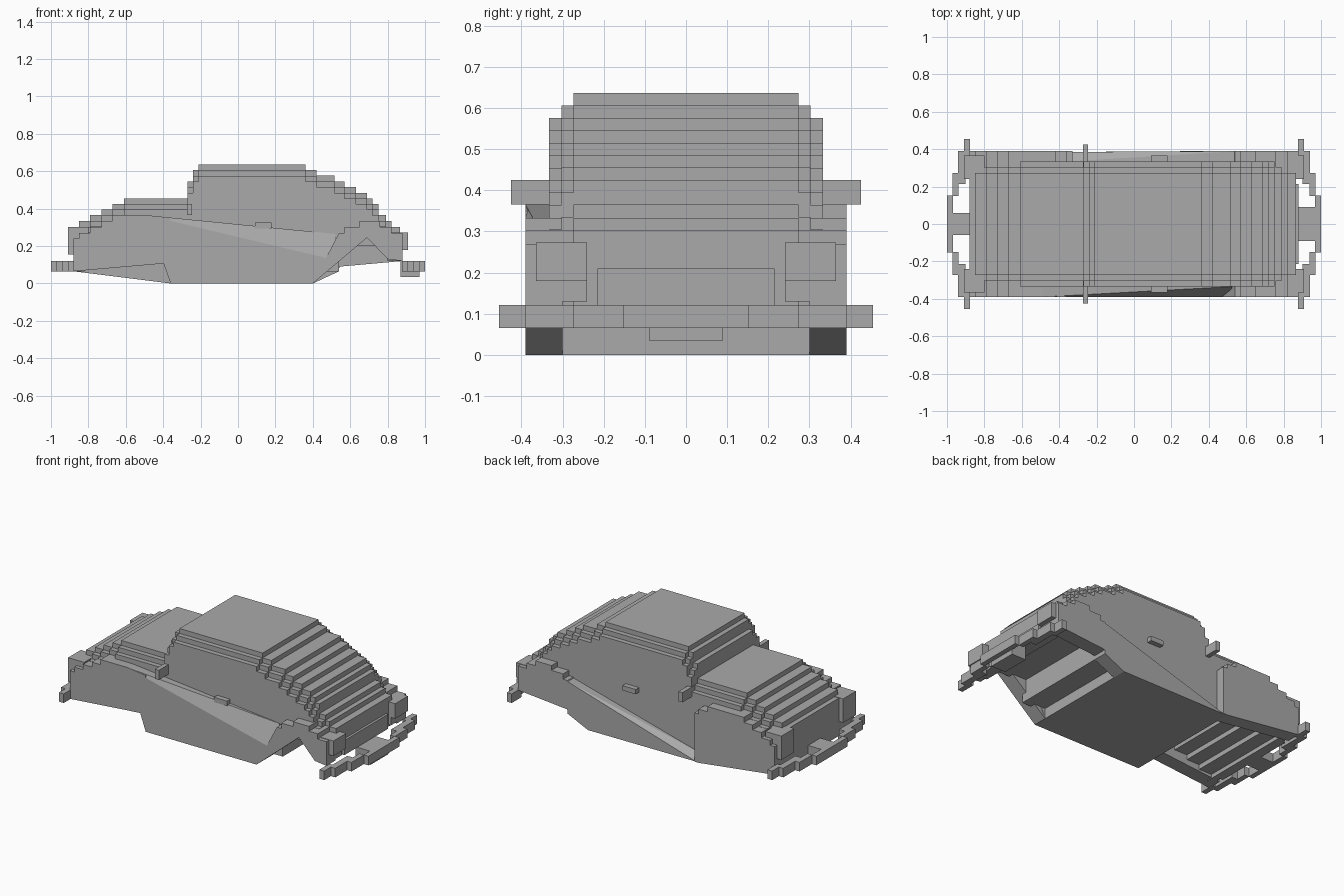
import bpy, bmesh

cube = bpy.data.objects.get("Cube")
if cube:
    bpy.data.objects.remove(cube)

grey = bpy.data.materials.new("body grey")
grey.use_nodes = True
COLOUR = (0.4, 0.4, 0.4, 1)
grey.diffuse_color = COLOUR
grey.node_tree.nodes["Principled BSDF"].inputs["Base Color"].default_value = COLOUR
U = 0.0303  # size of one block step


def finish(name, bm):
    bmesh.ops.recalc_face_normals(bm, faces=bm.faces)
    mesh = bpy.data.meshes.new(name)
    bm.to_mesh(mesh)
    bm.free()
    mesh.materials.append(grey)
    obj = bpy.data.objects.new(name, mesh)
    bpy.context.collection.objects.link(obj)


def prism(name, outline, y0, y1):
    """Extrude an outline in x and z from y0 to y1."""
    bm = bmesh.new()
    face = bm.faces.new([bm.verts.new((x, y0, z)) for x, z in outline])
    out = bmesh.ops.extrude_face_region(bm, geom=[face])
    verts = [v for v in out["geom"] if isinstance(v, bmesh.types.BMVert)]
    bmesh.ops.translate(bm, verts=verts, vec=(0, y1 - y0, 0))
    finish(name, bm)


def block(name, x0, x1, y0, y1, z0, z1):
    prism(name, [(x0, z0), (x1, z0), (x1, z1), (x0, z1)], y0, y1)


def hull(name, points):
    bm = bmesh.new()
    for p in points:
        bm.verts.new(p)
    bmesh.ops.convex_hull(bm, input=bm.verts)
    finish(name, bm)


def stairs(steps, end):
    """Turn (start x, height) pairs into a stepped line."""
    line = []
    for i, (x, z) in enumerate(steps):
        line += [(x, z), (steps[i + 1][0] if i + 1 < len(steps) else end, z)]
    return line


# Body: stepped shell in three widths, each wider one a step lower
top = [(-.88, .30), (-.85, .333), (-.79, .365), (-.73, .395), (-.67, .425),
       (-.61, .455), (-.27, .545), (-.24, .606), (-.21, .636), (.36, .606),
       (.42, .576), (.515, .545), (.57, .515), (.63, .485), (.69, .455),
       (.72, .425), (.75, .365), (.79, .333), (.82, .303)]
under = [(-.82, .09), (-.73, .12), (-.64, .15), (-.55, .18), (-.46, .21),
         (-.36, 0), (.40, .065), (.54, .2), (.8, .12)]
for k, half in enumerate((.273, .303, .333)):
    inset = k * .02
    roof = [(x, z - k * U) for x, z in top]
    roof[0] = (-.88 + inset, roof[0][1])
    floor = [(-.88 + inset, .065)] + under
    line = stairs(roof, .865 - inset) + stairs(floor, .865 - inset)[::-1]
    prism(f"body_shell_{k + 1}", line, -half, half)

# Rear lower panel
block("rear_panel", .8, .88, -.215, .215, .12, .21)

# Fenders, open under the wheels on the right and closed on the left
front_top = stairs([(-.88, .24), (-.85, .27), (-.79, .303), (-.73, .333), (-.67, .365)], -.49)
rear_top = stairs([(.54, .27), (.57, .303), (.65, .333), (.76, .303), (.82, .27)], .88)
prism("front_fender_right", front_top + [(-.36, .35), (-.36, .11), (-.88, .065)], -.39, -.30)
left_back = [(-.42, .365), (-.42, .333), (-.36, .333), (-.36, .303),
             (-.33, .303), (-.33, 0), (-.36, 0), (-.88, .065)]
prism("front_fender_left", front_top + left_back, .30, .39)
prism("rear_fender_right", rear_top + [(.88, .12), (.8, .13), (.69, .245), (.40, 0)], -.39, -.30)
prism("rear_fender_left", rear_top + [(.88, .12), (.54, .09), (.54, .065), (.40, 0)], .30, .39)
for side, s in (("right", -1), ("left", 1)):
    # Inner part of the fenders next to the tail and the nose
    prism(f"rear_fender_inner_{side}", rear_top + [(.88, .13), (.8, .13), (.69, .245)], s * .30, s * .24)
    prism(f"front_fender_inner_{side}", front_top + [(-.49, .22), (-.88, .09)], s * .30, s * .24)

# Door sides: slightly tilted panels running out to the sills
hull("door_side_right", [(-.49, -.39, .365), (-.36, -.39, .11), (-.36, -.39, 0),
                         (.40, -.39, 0), (.52, -.335, .265), (.54, -.39, .12),
                         (-.36, -.30, 0), (.40, -.30, 0), (.52, -.30, .265), (-.49, -.30, .365)])
hull("door_side_left", [(.56, .39, .27), (.54, .39, .07), (.40, .39, 0), (-.34, .385, 0),
                        (-.34, .335, .03), (-.34, .30, 0), (.40, .30, 0), (.56, .30, .27)])

# Small parts on both sides
for side, s in (("right", -1), ("left", 1)):
    block(f"headlight_{side}", -.91, -.80, s * .24, s * .365, .155, .303)
    block(f"tail_light_{side}", .82, .91, s * .24, s * .365, .18, .273)
    block(f"mirror_{side}", -.273, -.245, s * .27, s * .425, .365, .425)
    block(f"door_handle_{side}", .09, .18, s * .32, s * .365, .295, .325)

# Bumpers: curved in block steps, with end tips and a centre mount
for end, e in (("front", -1), ("rear", 1)):
    block(f"{end}_bumper_middle", e * .968, e, -.152, .152, .065, .121)
    low = .065 if e < 0 else .035
    width = .06 if e < 0 else .09
    block(f"{end}_bumper_mount", e * .87, e * .97, -width, width, low, .121)
    for side, s in (("right", -1), ("left", 1)):
        block(f"{end}_bumper_{side}", e * .938, e * .97, s * .15, s * .273, .065, .121)
        block(f"{end}_bumper_corner_{side}", e * .90, e * .94, s * .215, s * .39, .065, .121)
        block(f"{end}_bumper_tip_{side}", e * .877, e * .91, s * .36, s * .455, .065, .121)
